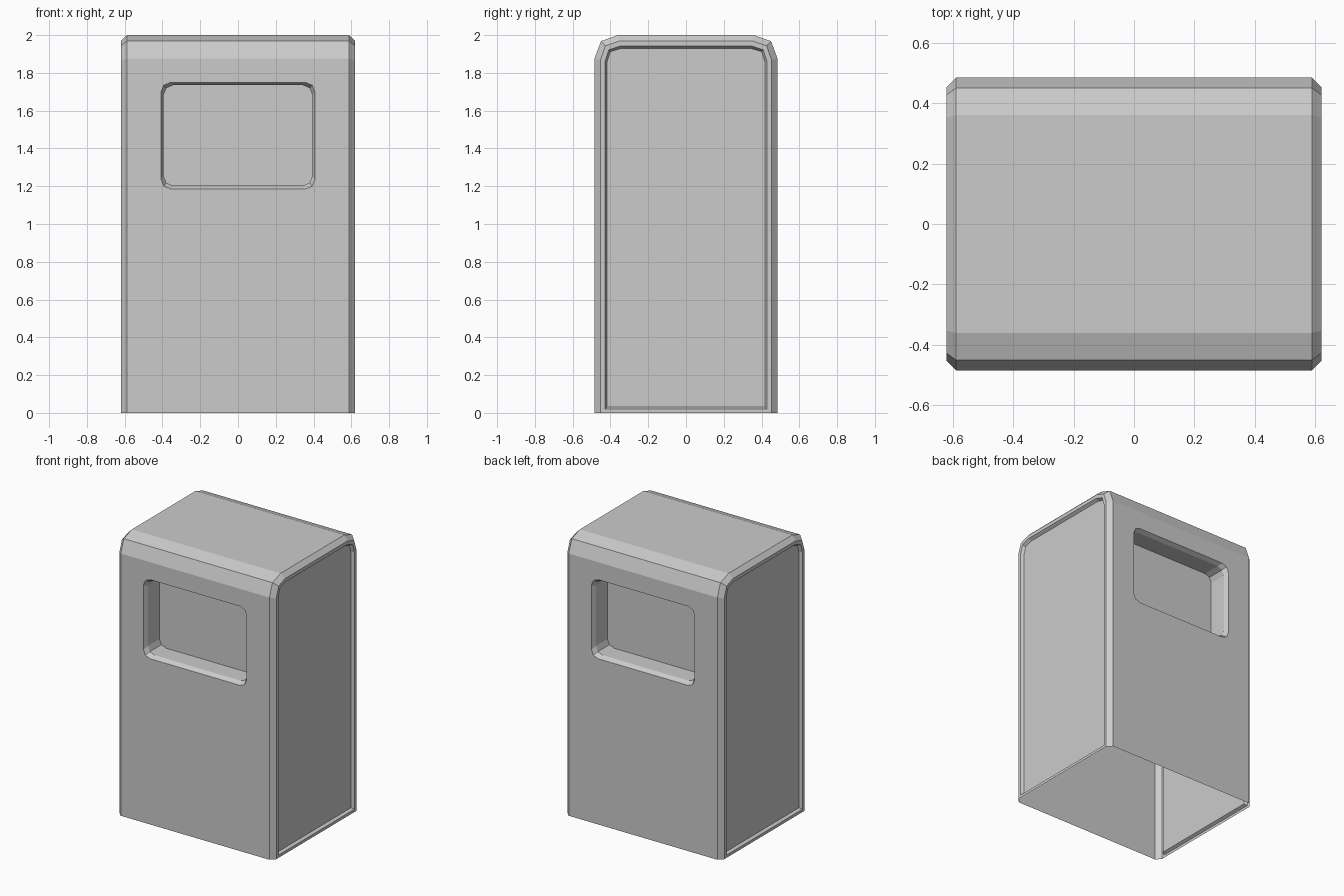
import bpy, bmesh

if "Cube" in bpy.data.objects:
    bpy.data.objects.remove(bpy.data.objects["Cube"])

bm = bmesh.new()


def arch(x, pts, z0):
    """Arched outline in the YZ plane, from the front foot over the top to the back foot."""
    half = [(pts[0][0], z0)] + pts
    full = [(-y, z) for y, z in half] + [(y, z) for y, z in reversed(half)]
    return [bm.verts.new((x, y, z)) for y, z in full]


def bridge(a, b, closed=True, skip=()):
    n = len(a)
    for i in range(n if closed else n - 1):
        if i not in skip:
            j = (i + 1) % n
            bm.faces.new((a[i], a[j], b[j], b[i]))


def window_loop(y, hw, z0, z1):
    """Rectangle with two-segment rounded corners in the XZ plane."""
    r, k = 0.052, 0.015
    corner = [(0, r), (k, k), (r, 0)]
    pts = []
    for sx, sz in ((-1, -1), (1, -1), (1, 1), (-1, 1)):
        c = corner if sx * sz > 0 else corner[::-1]
        for dx, dz in c:
            pts.append((sx * (hw - dx), z0 + dz if sz < 0 else z1 - dz))
    return [bm.verts.new((x, y, z)) for x, z in pts]


W, D = 0.62, 0.485
outer = [(D, 1.875), (0.45, 1.968), (0.36, 2.0)]
rim = [(0.453, 1.868), (0.427, 1.943), (0.352, 1.969)]
lip = [(0.429, 1.862), (0.409, 1.922), (0.346, 1.943)]
panel = [(0.418, 1.858), (0.400, 1.913), (0.342, 1.930)]

# roof and rounded shoulders (front and back walls are left out here)
ends = {s: arch(s * (W - 0.032), outer, 0) for s in (-1, 1)}
bridge(ends[-1], ends[1], closed=False, skip=(0, 6))

# sides: chamfered edge, flat rim, sloped lip, recessed panel
for s in (-1, 1):
    r1 = arch(s * W, rim, 0)
    r2 = arch(s * W, lip, 0.02)
    r3 = arch(s * (W - 0.02), panel, 0.03)
    bridge(ends[s], r1, closed=False)
    bridge(r1, r2)
    bridge(r2, r3)
    bm.faces.new(r3)

# front and back walls, each with a chamfered window pocket
for s, (i, j) in ((-1, (0, 1)), (1, (7, 6))):
    wall = [ends[-1][i], ends[1][i], ends[1][j], ends[-1][j]]
    w0 = window_loop(s * D, 0.408, 1.185, 1.75)
    w1 = window_loop(s * (D - 0.03), 0.394, 1.203, 1.735)
    w2 = window_loop(s * (D - 0.16), 0.394, 1.203, 1.735)
    bridge(w0, w1)
    bridge(w1, w2)
    bm.faces.new(w2)
    # wall surface around the opening: one fan per wall corner plus four strips
    for k in range(4):
        a, b, c = w0[3 * k:3 * k + 3]
        n = w0[(3 * k + 3) % 12]
        bm.faces.new((wall[k], a, b))
        bm.faces.new((wall[k], b, c))
        bm.faces.new((wall[k], wall[(k + 1) % 4], n, c))

bmesh.ops.recalc_face_normals(bm, faces=bm.faces[:])

# open-bottomed bin housing
mesh = bpy.data.meshes.new("bin_housing")
bm.to_mesh(mesh)
bm.free()
housing = bpy.data.objects.new("bin_housing", mesh)
bpy.context.collection.objects.link(housing)
